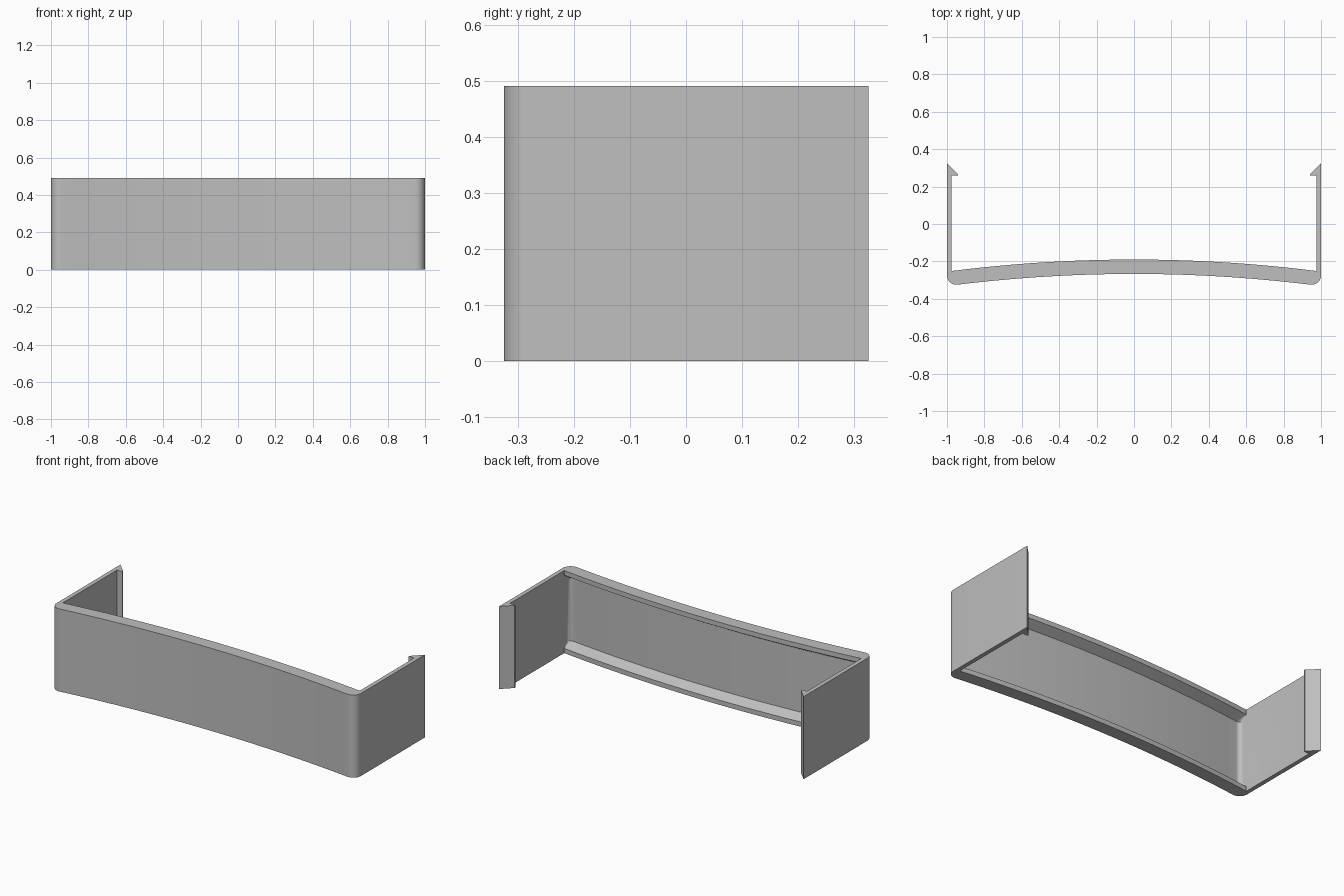
import bpy
import bmesh
from math import sin, cos, atan, pi

if "Cube" in bpy.data.objects:
    bpy.data.objects.remove(bpy.data.objects["Cube"])

HEIGHT = 0.49
BOW = 0.0645        # curvature of the front panel
WALL = 0.025        # wall thickness
LIP_FACE = 0.028    # upright face of each lip
LIP_SLOPE = 0.03    # sloped part behind each lip
PANEL_STEPS = 14
CORNER_STEPS = 8

plastic = bpy.data.materials.new("grey plastic")
plastic.use_nodes = True
grey = (0.52, 0.52, 0.52, 1)
plastic.diffuse_color = grey
plastic.node_tree.nodes["Principled BSDF"].inputs["Base Color"].default_value = grey


def bowed_run(side, middle, radius):
    """Half of a bowed line from the middle to a rounded corner at x = side."""
    cx = side - radius
    tilt = atan(2 * BOW * cx)
    end = cx - radius * sin(tilt)
    cy = middle - BOW * end ** 2 + radius * cos(tilt)
    run = []
    for i in range(PANEL_STEPS):
        x = end * i / PANEL_STEPS
        run.append((x, middle - BOW * x * x))
    start = -pi / 2 - tilt
    for i in range(CORNER_STEPS + 1):
        a = start * (1 - i / CORNER_STEPS)
        run.append((cx + radius * cos(a), cy + radius * sin(a)))
    return run


def outline(inner_middle, inner_radius):
    """Closed plan of the panel, side arms and snap hooks."""
    outer = bowed_run(1, -0.267, 0.05)
    hook = [(1, 0.325), (0.94, 0.266), (0.94, 0.258), (1 - WALL, 0.258)]
    inner = bowed_run(1 - WALL, inner_middle, inner_radius)
    half = outer + hook + inner[::-1]
    return half + [(-x, y) for x, y in half[-2:0:-1]]


# Plans stacked from bottom to top: lip, recess, lip
lip = outline(-0.19, 0.002)
recess = outline(-0.267 + WALL, 0.025)
layers = [
    (0, lip),
    (LIP_FACE, lip),
    (LIP_FACE + LIP_SLOPE, recess),
    (HEIGHT - LIP_FACE - LIP_SLOPE, recess),
    (HEIGHT - LIP_FACE, lip),
    (HEIGHT, lip),
]

bm = bmesh.new()
rings = [[bm.verts.new((x, y, z)) for x, y in plan] for z, plan in layers]
for low, high in zip(rings, rings[1:]):
    n = len(low)
    for i in range(n):
        j = (i + 1) % n
        bm.faces.new((low[i], low[j], high[j], high[i]))

# Caps in matching strips across the wall thickness
for ring, flip in ((rings[0], True), (rings[-1], False)):
    cap = bm.faces.new(ring[::-1] if flip else ring)
    bmesh.ops.triangulate(bm, faces=[cap])
bmesh.ops.recalc_face_normals(bm, faces=bm.faces)

mesh = bpy.data.meshes.new("clip_on_cover")
bm.to_mesh(mesh)
bm.free()
mesh.materials.append(plastic)
cover = bpy.data.objects.new("clip_on_cover", mesh)
bpy.context.collection.objects.link(cover)

# Smooth the bow and corners, keep the edges crisp
bpy.context.view_layer.objects.active = cover
cover.select_set(True)
bpy.ops.object.shade_smooth_by_angle(angle=0.4)
